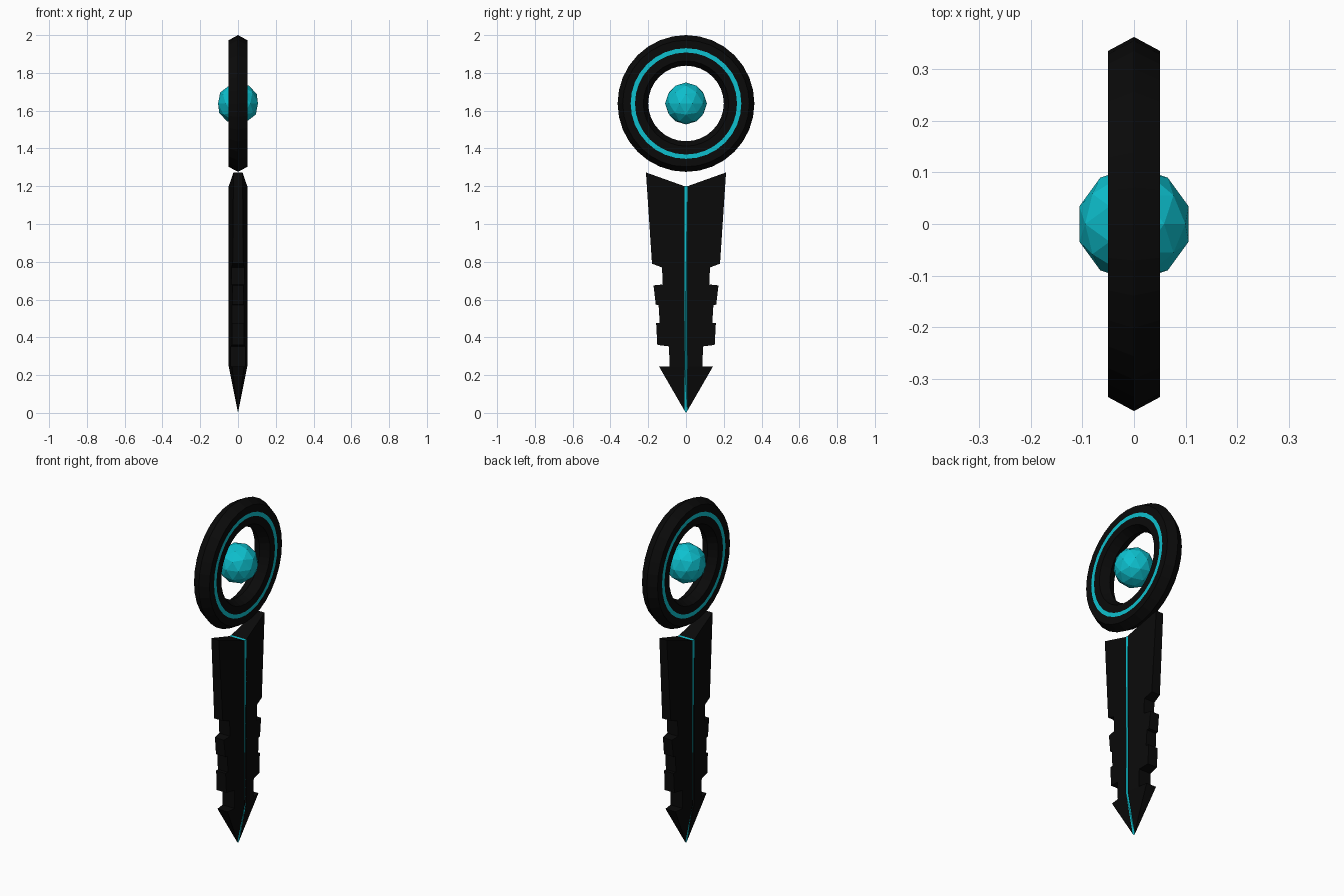
import bpy, bmesh, math

if "Cube" in bpy.data.objects:
    bpy.data.objects.remove(bpy.data.objects["Cube"])


def material(name, color):
    m = bpy.data.materials.new(name)
    m.diffuse_color = color
    m.use_nodes = True
    m.node_tree.nodes["Principled BSDF"].inputs["Base Color"].default_value = m.diffuse_color
    return m


BLACK = material("black", (0.003, 0.003, 0.003, 1))
CYAN = material("cyan", (0.004, 0.53, 0.62, 1))


def finish(name, bm, mats):
    bmesh.ops.remove_doubles(bm, verts=bm.verts, dist=0.0001)
    bmesh.ops.recalc_face_normals(bm, faces=bm.faces)
    me = bpy.data.meshes.new(name)
    bm.to_mesh(me)
    bm.free()
    for m in mats:
        me.materials.append(m)
    ob = bpy.data.objects.new(name, me)
    bpy.context.collection.objects.link(ob)
    return ob


def half_thickness(y, z):
    # thick along the spine, thinner at the edges, tapering to the tip
    if z < 0.24:
        return 0.05 * z / 0.246
    return 0.05 - 0.026 * abs(y) / 0.212


def plate(bm, outline):
    # closed solid: outline in (y, z) raised to +x and -x
    front = [bm.verts.new((half_thickness(y, z), y, z)) for y, z in outline]
    back = [bm.verts.new((-half_thickness(y, z), y, z)) for y, z in outline]
    bm.faces.new(front)
    bm.faces.new(back[::-1])
    n = len(outline)
    for i in range(n):
        j = (i + 1) % n
        bm.faces.new((front[i], back[i], back[j], front[j]))


# Blade halves: notched body and barbed tip
S = 0.008
BODY = [(S, 1.2), (0.212, 1.273), (0.18, 0.79), (0.127, 0.77), (0.123, 0.68),
        (0.172, 0.675), (0.16, 0.573), (0.145, 0.57), (0.139, 0.475),
        (0.158, 0.475), (0.152, 0.36), (0.09, 0.352), (0.087, 0.246), (S, 0.246)]
TIP = [(S, 0.246), (0.143, 0.246), (S, 0.012)]
for side, label in ((1, "right"), (-1, "left")):
    for part, outline in (("blade", BODY), ("tip", TIP)):
        bm = bmesh.new()
        plate(bm, [(side * y, z) for y, z in outline])
        finish(f"{part}_{label}", bm, [BLACK])

# Glowing spine strip
bm = bmesh.new()
plate(bm, [(-S, 1.2), (S, 1.2), (S, 0.246), (S, 0.012), (0, 0), (-S, 0.012), (-S, 0.246)])
bmesh.ops.triangulate(bm, faces=[f for f in bm.faces if len(f.verts) > 4])
finish("spine_strip", bm, [CYAN])

# Ring with coloured band on both faces
CZ, SEG = 1.638, 32
half = [(0.335, 0.05), (0.293, 0.05), (0.27, 0.05), (0.226, 0.05)]
profile = [(0.362, 0)] + half + [(0.2, 0)] + [(r, -x) for r, x in reversed(half)]
bm = bmesh.new()
loops = []
for i in range(SEG):
    a = 2 * math.pi * i / SEG
    loops.append([bm.verts.new((x, r * math.cos(a), CZ + r * math.sin(a))) for r, x in profile])
for i in range(SEG):
    p, q = loops[i], loops[(i + 1) % SEG]
    for k in range(len(profile)):
        m = (k + 1) % len(profile)
        f = bm.faces.new((p[k], p[m], q[m], q[k]))
        f.material_index = 1 if k in (2, 7) else 0
finish("ring", bm, [BLACK, CYAN])

# Floating orb
bm = bmesh.new()
bmesh.ops.create_icosphere(bm, subdivisions=2, radius=0.111)
orb = finish("orb", bm, [CYAN])
orb.location = (0, 0, CZ)
